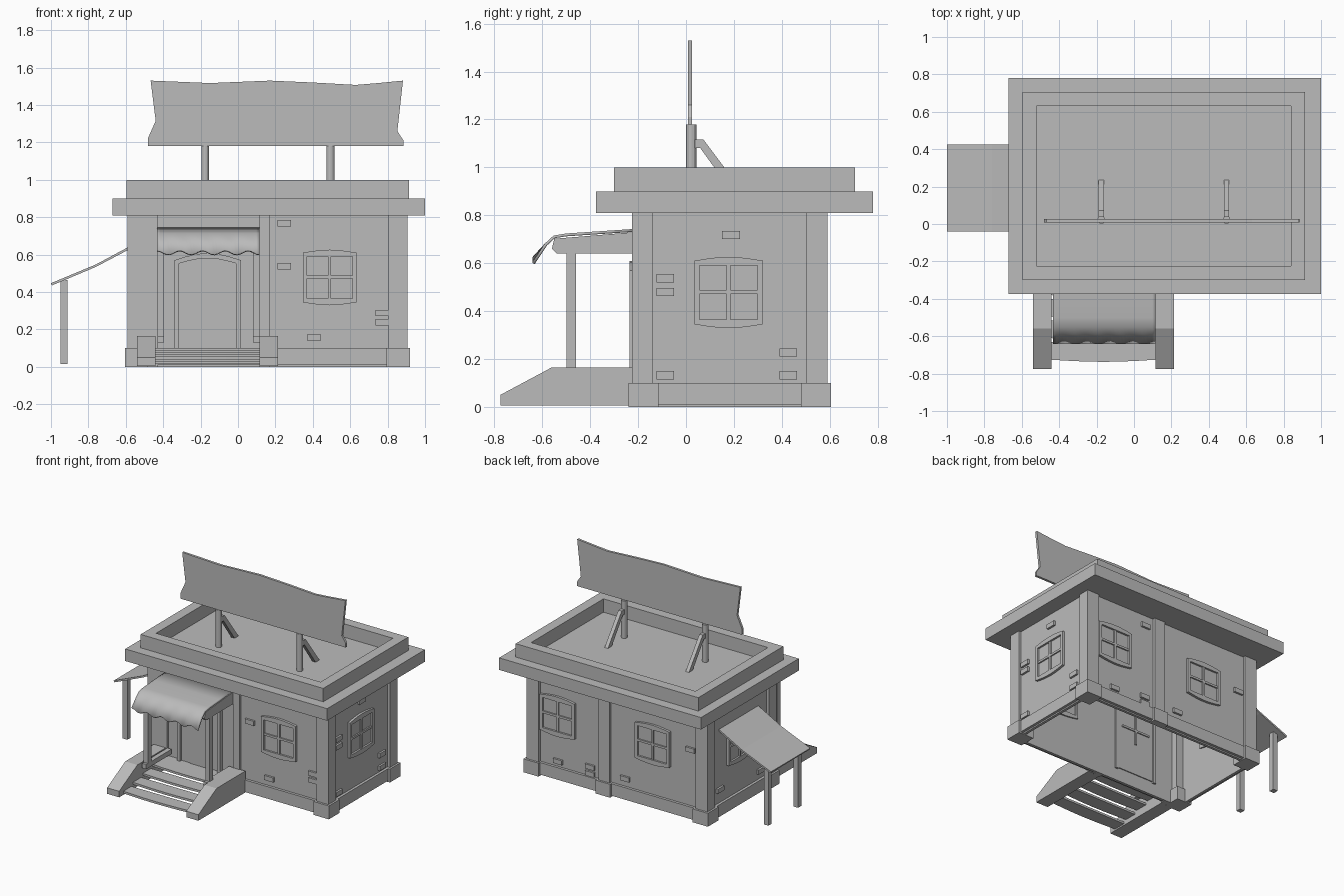
import bpy
import bmesh
import math
from mathutils import Matrix, Vector

cube = bpy.data.objects.get("Cube")
if cube:
    bpy.data.objects.remove(cube, do_unlink=True)

GREY = bpy.data.materials.new("plain grey")
GREY.use_nodes = True
GREY.diffuse_color = (0.5, 0.5, 0.5, 1)
GREY.node_tree.nodes["Principled BSDF"].inputs["Base Color"].default_value = (0.5, 0.5, 0.5, 1)


def finish(name, bm, matrix=None):
    bmesh.ops.recalc_face_normals(bm, faces=bm.faces)
    if matrix:
        bm.transform(matrix)
    mesh = bpy.data.meshes.new(name)
    bm.to_mesh(mesh)
    bm.free()
    mesh.materials.append(GREY)
    obj = bpy.data.objects.new(name, mesh)
    bpy.context.collection.objects.link(obj)
    return obj


def add_prism(bm, points, axis, lo, hi):
    """Extrude a 2D outline along an axis."""
    place = {"x": lambda a, b, t: (t, a, b),
             "y": lambda a, b, t: (a, t, b),
             "z": lambda a, b, t: (a, b, t)}[axis]
    base = bm.faces.new([bm.verts.new(place(a, b, lo)) for a, b in points])
    top = bmesh.ops.extrude_face_region(bm, geom=[base])["geom"]
    shift = Vector(place(0, 0, hi - lo))
    bmesh.ops.translate(bm, vec=shift, verts=[v for v in top if isinstance(v, bmesh.types.BMVert)])
    # keep the starting cap so that the solid stays closed
    if not base.is_valid:
        bmesh.ops.holes_fill(bm, edges=bm.edges)


def add_box(bm, x0, x1, y0, y1, z0, z1):
    add_prism(bm, [(x0, y0), (x1, y0), (x1, y1), (x0, y1)], "z", z0, z1)


def prism(name, points, axis, lo, hi, matrix=None):
    bm = bmesh.new()
    add_prism(bm, points, axis, lo, hi)
    return finish(name, bm, matrix)


def box(name, *size, matrix=None):
    bm = bmesh.new()
    add_box(bm, *size)
    return finish(name, bm, matrix)


def arc(x0, x1, z, rise, n=6):
    return [(x0 + (x1 - x0) * i / n, z + rise * math.sin(math.pi * i / n)) for i in range(n + 1)]


# Each side: turn about z, distance of the wall face, and wall extent along it
SIDES = {
    "front": (0, 0.205, -0.57, 0.885),
    "right": (90, 0.885, -0.205, 0.57),
    "back": (180, 0.57, -0.885, 0.57),
    "left": (-90, 0.57, -0.57, 0.205),
}
WALL = 0.02


def turn(side):
    return Matrix.Rotation(math.radians(SIDES[side][0]), 4, "Z")


# Walls and base strips
for side, (angle, d, u0, u1) in SIDES.items():
    box(side + "_wall", u0, u1, -d, -d + WALL, 0.0, 0.82, matrix=turn(side))
    box(side + "_base_strip", u0, u1, -d - 0.02, -d, 0.01, 0.1, matrix=turn(side))

# Corner pillars with base blocks
for i, (x, sx) in enumerate([(-0.59, 1), (0.905, -1)]):
    for j, (y, sy) in enumerate([(-0.225, 1), (0.59, -1)]):
        xs, ys = sorted((x, x + sx * 0.1)), sorted((y, y + sy * 0.088))
        tag = ("left", "right")[i] + ("_front", "_back")[j]
        box("pillar_" + tag, *xs, *ys, 0.09, 0.82)
        bx, by = sorted((x - sx * 0.015, x + sx * 0.11)), sorted((y - sy * 0.016, y + sy * 0.11))
        box("pillar_base_" + tag, *bx, *by, 0.0, 0.1)

# Middle pilasters
box("front_pilaster", 0.115, 0.17, -0.225, -0.2, 0.0, 0.82)
box("front_left_pilaster", -0.49, -0.43, -0.225, -0.2, 0.0, 0.82)
box("back_pilaster", 0.22, 0.31, 0.56, 0.59, 0.0, 0.82)
box("back_pilaster_base", 0.205, 0.325, 0.56, 0.605, 0.0, 0.1)

# Roof slab and parapet
box("roof_slab", -0.67, 1.0, -0.375, 0.78, 0.81, 0.9)
for name, size in {"front": (-0.595, 0.915, -0.3, -0.225), "back": (-0.595, 0.915, 0.63, 0.705),
                   "left": (-0.595, -0.52, -0.225, 0.63), "right": (0.84, 0.915, -0.225, 0.63)}.items():
    box("parapet_" + name, *size, 0.9, 1.0)


# Windows: curved head and sill, side bars, cross bars and a pane
def window(side, u):
    d = SIDES[side][1]
    out, back = -d - 0.018, -d + WALL + 0.01
    w, t = 0.143, 0.022
    bm = bmesh.new()
    add_prism(bm, arc(u - w, u + w, 0.61, 0.016) + [(u + w, 0.59), (u - w, 0.59)], "y", out, back)
    add_prism(bm, arc(u - w, u + w, 0.345, -0.016) + [(u + w, 0.365), (u - w, 0.365)], "y", out, back)
    for a in (u - w, u + w - t):
        add_box(bm, a, a + t, out, back, 0.365, 0.59)
    add_box(bm, u - 0.008, u + 0.008, out + 0.004, back, 0.365, 0.59)
    add_box(bm, u - w + t, u + w - t, out + 0.004, back, 0.472, 0.488)
    add_box(bm, u - w + t, u + w - t, -d - 0.004, -d + WALL + 0.003, 0.365, 0.59)
    finish(side + "_window", bm, turn(side))


for side, u in [("front", 0.49), ("right", 0.178), ("back", -0.655), ("back", 0.13), ("left", -0.19)]:
    window(side, u)

# Loose bricks showing on the walls
BRICKS = {
    "front": [(0.247, 0.767), (0.247, 0.537), (0.772, 0.288), (0.772, 0.238), (0.407, 0.157)],
    "right": [(0.188, 0.717), (-0.087, 0.537), (-0.087, 0.48), (0.427, 0.227), (0.427, 0.132), (-0.087, 0.132)],
    "back": [(-0.39, 0.17), (-0.39, 0.12), (-0.1, 0.16), (-0.655, 0.14), (-0.38, 0.73), (0.44, 0.52)],
    "left": [(-0.42, 0.2), (0.06, 0.16)],
}
for side, spots in BRICKS.items():
    d = SIDES[side][1]
    for u, z in spots:
        box(side + "_brick", u - 0.037, u + 0.037, -d - 0.015, -d, z - 0.017, z + 0.017, matrix=turn(side))

# Door with arched frame
prism("door_leaf", [(-0.32, 0.1), (-0.005, 0.1)] + arc(-0.005, -0.32, 0.555, 0.035), "y", -0.215, -0.178)
prism("door_panel", [(-0.24, 0.1), (-0.08, 0.1)] + arc(-0.08, -0.24, 0.575, 0.008), "y", -0.222, -0.21)
for name, x in (("left", -0.34), ("right", -0.01)):
    box("door_jamb_" + name, x, x + 0.025, -0.235, -0.172, 0.09, 0.57)
prism("door_head", arc(-0.34, 0.015, 0.57, 0.038) + arc(0.015, -0.34, 0.545, 0.035), "y", -0.235, -0.165)
box("door_inner_upright", -0.17, -0.155, -0.18, -0.17, 0.33, 0.55)
box("door_inner_rail", -0.28, -0.045, -0.18, -0.17, 0.43, 0.445)

# Porch: side ramps, posts and awning side beams
for name, x, px in (("left", -0.54, -0.43), ("right", 0.115, 0.08)):
    cheek = [(-0.775, 0.005), (-0.775, 0.05), (-0.56, 0.165), (-0.22, 0.165), (-0.22, 0.005)]
    prism("porch_ramp_" + name, cheek, "x", x, x + 0.1)
    box("porch_post_" + name, px, px + 0.035, -0.5, -0.46, 0.165, 0.66)
    box("porch_post_foot_" + name, px, px + 0.035, -0.52, -0.22, 0.13, 0.165)
    beam = [(-0.21, 0.64), (-0.54, 0.64), (-0.56, 0.66), (-0.55, 0.702), (-0.21, 0.73)]
    prism("awning_beam_" + name, beam, "x", px, px + 0.035)

# Porch steps with softly bowed fronts
for i in range(4):
    y = -0.725 + 0.115 * i
    back = -0.2 if i == 3 else y + 0.095
    top = 0.032 + 0.023 * i
    prism("step_%d" % (i + 1), arc(-0.45, 0.125, y, -0.012) + [(0.125, back), (-0.45, back)],
          "z", top - 0.016, top)

# Cloth awning over the porch with a scalloped front edge
bm = bmesh.new()
drop = [(-0.2, 0.738), (-0.38, 0.726), (-0.5, 0.718), (-0.55, 0.71), (-0.585, 0.678), (-0.637, 0.61)]
cols = 32
rows = []
for r, (y, z) in enumerate(drop):
    wave = 0.011 if r == len(drop) - 1 else 0
    rows.append([bm.verts.new((-0.433 + 0.548 * c / cols, y,
                               z + wave * math.cos(c / cols * math.tau * 4.5))) for c in range(cols + 1)])
for a, b in zip(rows, rows[1:]):
    for c in range(cols):
        bm.faces.new((a[c], b[c], b[c + 1], a[c + 1]))
awning = finish("awning", bm)
solid = awning.modifiers.new("thickness", "SOLIDIFY")
solid.thickness = 0.012
solid.offset = 0
for p in awning.data.polygons:
    p.use_smooth = True

# Lean-to roof and posts at the side
prism("side_roof", [(-1.0, 0.447), (-0.76, 0.547), (-0.555, 0.657), (-0.555, 0.642), (-0.76, 0.534),
                    (-0.995, 0.435)], "y", -0.04, 0.425)
for name, y in (("front", -0.005), ("back", 0.345)):
    box("side_post_" + name, -0.95, -0.912, y, y + 0.038, 0.015, 0.465)

# Rooftop board, its posts and braces
board = [(-0.48, 1.18), (0.885, 1.18), (0.885, 1.21), (0.852, 1.26), (0.882, 1.53), (0.75, 1.517), (0.63, 1.507),
         (0.4, 1.52), (0.17, 1.53), (-0.15, 1.517), (-0.467, 1.53), (-0.44, 1.315), (-0.48, 1.225)]
prism("roof_board", board, "y", 0.008, 0.026)
for name, x in (("left", -0.175), ("right", 0.495)):
    ring = [(x + 0.021 * math.cos(k * math.tau / 12), 0.022 + 0.021 * math.sin(k * math.tau / 12)) for k in range(12)]
    prism("board_post_" + name, ring, "z", 0.9, 1.18)
    brace = [(0.03, 1.117), (0.072, 1.117), (0.235, 0.9), (0.19, 0.9), (0.06, 1.08), (0.03, 1.08)]
    prism("board_brace_" + name, brace, "x", x - 0.014, x + 0.014)
